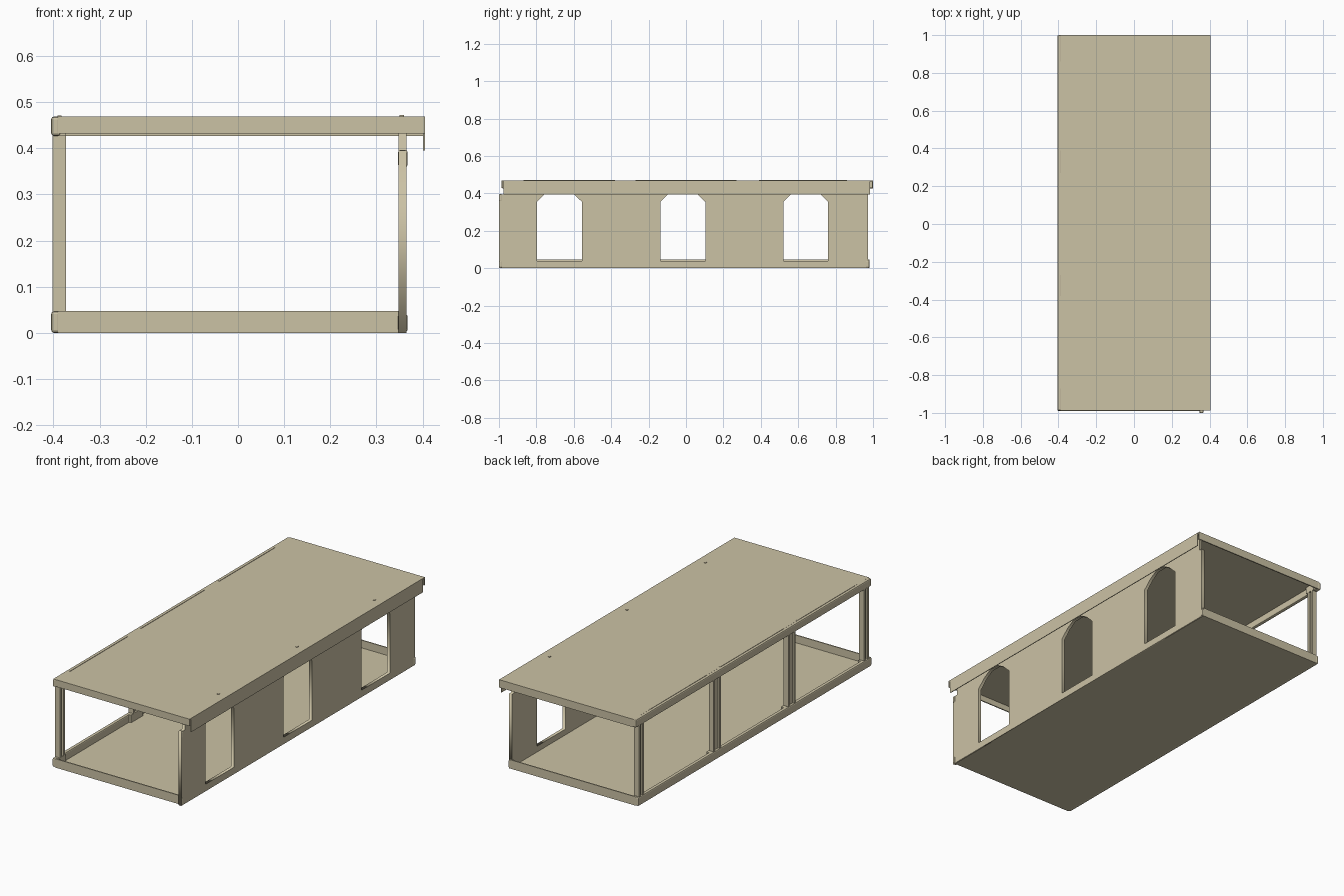
import bpy
import bmesh
from mathutils import Matrix

cube = bpy.data.objects.get("Cube")
if cube:
    bpy.data.objects.remove(cube, do_unlink=True)

sand = bpy.data.materials.new("warm_sand")
sand.use_nodes = True
colour = (0.60, 0.54, 0.375, 1)
sand.diffuse_color = colour
sand.node_tree.nodes["Principled BSDF"].inputs["Base Color"].default_value = colour


def add_object(name, mesh):
    mesh.materials.clear()
    mesh.materials.append(sand)
    obj = bpy.data.objects.new(name, mesh)
    bpy.context.collection.objects.link(obj)
    return obj


def box(name, x, y, z, bevel=0):
    """Box from (min, max) pairs, with an optional edge bevel."""
    bm = bmesh.new()
    bmesh.ops.create_cube(bm, size=1)
    for v in bm.verts:
        for i, (low, high) in enumerate((x, y, z)):
            v.co[i] = high if v.co[i] > 0 else low
    if bevel:
        bmesh.ops.bevel(bm, geom=bm.edges[:], offset=bevel, segments=2,
                        profile=0.5, affect='EDGES')
    mesh = bpy.data.meshes.new(name)
    bm.to_mesh(mesh)
    bm.free()
    return add_object(name, mesh)


def plate(name, loops, x_low, x_high):
    """Upright plate from (y, z) outlines; inner outlines become holes."""
    curve = bpy.data.curves.new(name + "_outline", 'CURVE')
    curve.dimensions = '2D'
    curve.fill_mode = 'BOTH'
    curve.extrude = (x_high - x_low) / 2
    for loop in loops:
        spline = curve.splines.new('POLY')
        spline.points.add(len(loop) - 1)
        for point, (y, z) in zip(spline.points, loop):
            point.co = (y, z, 0, 1)
        spline.use_cyclic_u = True
    temp = bpy.data.objects.new(name + "_outline", curve)
    bpy.context.collection.objects.link(temp)
    bpy.context.view_layer.update()
    graph = bpy.context.evaluated_depsgraph_get()
    mesh = bpy.data.meshes.new_from_object(temp.evaluated_get(graph))
    mesh.name = name
    bpy.data.objects.remove(temp, do_unlink=True)
    middle = (x_low + x_high) / 2
    mesh.transform(Matrix(((0, 0, 1, middle), (1, 0, 0, 0),
                           (0, 1, 0, 0), (0, 0, 0, 1))))
    return add_object(name, mesh)


T = 0.006                      # sheet thickness
LEFT, RIM = -0.405, 0.047
ROOF_LOW, ROOF_TOP = 0.427, 0.469
FLOOR_Y, ROOF_Y = (-0.99, 0.98), (-0.987, 1.0)

# Floor tray: sheet with upturned ends
box("floor_sheet", (-0.39, 0.36), FLOOR_Y, (0, T))
box("floor_front_rim", (-0.39, 0.36), (FLOOR_Y[0], FLOOR_Y[0] + T), (0, RIM))
box("floor_back_rim", (-0.39, 0.36), (FLOOR_Y[1] - T, FLOOR_Y[1]), (0, RIM))

# Roof tray: sheet with downturned ends and a deeper fascia over the wall
box("roof_sheet", (-0.39, 0.405), ROOF_Y, (ROOF_TOP - T, ROOF_TOP))
box("roof_front_rim", (-0.39, 0.405), (ROOF_Y[0], ROOF_Y[0] + T), (ROOF_LOW + 0.005, ROOF_TOP))
box("roof_back_rim", (-0.39, 0.405), (ROOF_Y[1] - T, ROOF_Y[1]), (ROOF_LOW, ROOF_TOP))
box("roof_fascia", (0.401, 0.405), (-0.975, 0.985), (0.395, ROOF_TOP))

# Rails along the open side
box("floor_rail", (LEFT, -0.385), FLOOR_Y, (0, RIM), 0.006)
box("roof_rail", (LEFT, -0.385), ROOF_Y, (ROOF_LOW, ROOF_TOP), 0.006)

# Channel columns with widened seats at floor and roof
columns = [("front", -0.95, 0.02), ("front_middle", -0.32, 0.03),
           ("back_middle", 0.31, 0.03), ("back", 0.95, 0.02)]
for name, y, half in columns:
    box(name + "_column_web", (-0.393, -0.384), (y - half, y + half), (RIM - 0.01, ROOF_LOW + 0.01))
    for side, tag in ((-1, "front"), (1, "back")):
        edge = y + side * half
        inner = edge - side * 0.012
        box(f"{name}_column_{tag}_flange", (-0.402, -0.373),
            (min(edge, inner), max(edge, inner)), (RIM - 0.01, ROOF_LOW + 0.01))
    reach = min(0.05, 0.98 - abs(y))
    for tag, z in (("floor", (T, RIM)), ("roof", (ROOF_LOW, ROOF_TOP - T))):
        box(f"{name}_{tag}_seat", (-0.39, -0.373), (y - reach, y + reach), z)

# Narrow raised lips on the roof edge between the columns
for i, (a, b) in enumerate(((-0.87, -0.38), (-0.27, 0.27), (0.39, 0.86))):
    box(f"roof_edge_lip_{i + 1}", (-0.391, -0.383), (a, b), (ROOF_TOP - T, ROOF_TOP + 0.002))

# Wall with three arched openings
arch = [(0.12, 0.037), (0.12, 0.355), (0.075, 0.398), (0.03, 0.425)]
outline = [(-1, 0), (0.972, 0), (0.972, 0.395), (0.955, 0.395), (0.955, 0.464),
           (-0.97, 0.464), (-0.97, 0.395), (-1, 0.395)]
openings = []
for centre in (-0.677, -0.017, 0.64):
    openings.append([(centre + y, z) for y, z in arch]
                    + [(centre - y, z) for y, z in reversed(arch)])
plate("arched_wall", [outline] + openings, 0.348, 0.365)

# Rounded lugs on the wall ends and small roof pegs
box("wall_front_lower_lug", (0.347, 0.368), (-1, -0.985), (0.003, 0.04), 0.005)
box("wall_front_upper_lug", (0.347, 0.368), (-1, -0.985), (0.36, 0.396), 0.005)
box("wall_back_lower_lug", (0.347, 0.367), (0.96, 0.98), (0.003, 0.04), 0.005)
for i, y in enumerate((-0.67, -0.01, 0.645)):
    box(f"roof_peg_{i + 1}", (0.35, 0.36), (y - 0.006, y + 0.006), (ROOF_TOP - T, ROOF_TOP + 0.003))
